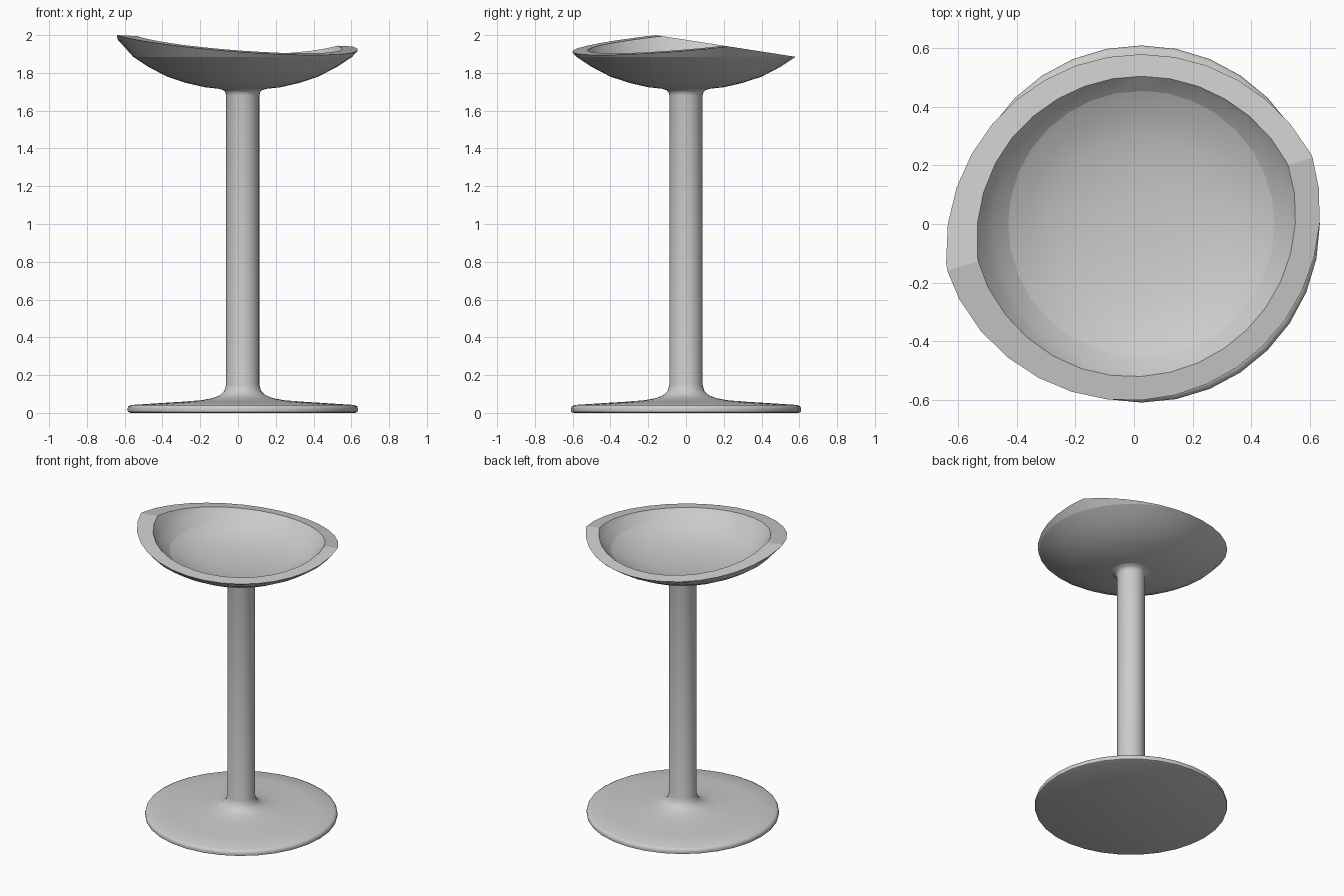
import bpy, bmesh, math
from mathutils import Vector

if "Cube" in bpy.data.objects:
    bpy.data.objects.remove(bpy.data.objects["Cube"])

CX = 0.025  # lathe axis sits slightly right of centre
SEGS = 32


def lathe(name, profile):
    bm = bmesh.new()
    vs = [bm.verts.new((CX + r, 0, z)) for r, z in profile]
    es = [bm.edges.new(p) for p in zip(vs, vs[1:])]
    bmesh.ops.spin(bm, geom=vs + es, cent=(CX, 0, 0), axis=(0, 0, 1),
                   angle=2 * math.pi, steps=SEGS, use_duplicate=False)
    bmesh.ops.remove_doubles(bm, verts=bm.verts, dist=1e-4)
    bmesh.ops.recalc_face_normals(bm, faces=bm.faces)
    me = bpy.data.meshes.new(name)
    bm.to_mesh(me)
    bm.free()
    ob = bpy.data.objects.new(name, me)
    bpy.context.collection.objects.link(ob)
    return ob


def activate(ob):
    bpy.ops.object.select_all(action='DESELECT')
    ob.select_set(True)
    bpy.context.view_layer.objects.active = ob


def smooth(ob, deg):
    activate(ob)
    bpy.ops.object.shade_smooth_by_angle(angle=math.radians(deg))


def cut_above(ob, a, b, c):
    """Remove everything above the plane z = a + b*x + c*y."""
    n = Vector((-b, -c, 1)).normalized()
    bpy.ops.mesh.primitive_cube_add(size=4, location=Vector((0, 0, a)) + n * 2)
    cutter = bpy.context.object
    cutter.name = "rim_cutter"
    cutter.hide_render = True
    cutter.rotation_euler = n.to_track_quat('Z', 'Y').to_euler()
    activate(ob)
    mod = ob.modifiers.new("rim_cut", 'BOOLEAN')
    mod.operation = 'DIFFERENCE'
    mod.solver = 'EXACT'
    mod.object = cutter
    bpy.ops.object.modifier_apply(modifier=mod.name)
    bpy.data.objects.remove(cutter)


# Round foot flowing into the column
pedestal = lathe("pedestal", [
    (0, 0), (0.595, 0), (0.608, 0.006), (0.61, 0.02), (0.606, 0.034),
    (0.59, 0.042), (0.45, 0.051), (0.32, 0.059), (0.22, 0.067), (0.16, 0.078),
    (0.12, 0.094), (0.097, 0.116), (0.088, 0.15), (0.088, 1.68),
    (0.092, 1.697), (0.103, 1.708), (0.125, 1.716), (0, 1.73)])
smooth(pedestal, 50)

# Bowl seat, lathed tall and trimmed by two sloping planes
seat = lathe("seat", [
    (0, 1.71), (0.1, 1.713), (0.2, 1.724), (0.3, 1.747), (0.4, 1.78),
    (0.5, 1.832), (0.58, 1.885), (0.629, 1.94), (0.684, 2.0), (0.78, 2.14),
    (0.66, 2.14), (0.61, 2.06), (0.57, 1.99), (0.535, 1.935), (0.505, 1.897),
    (0.455, 1.853), (0.39, 1.818), (0.3, 1.788), (0.2, 1.77), (0.1, 1.762),
    (0, 1.76)])
cut_above(seat, 1.975, 0, -0.155)
cut_above(seat, 1.9657, -0.076, 0.0897)
smooth(seat, 12)
